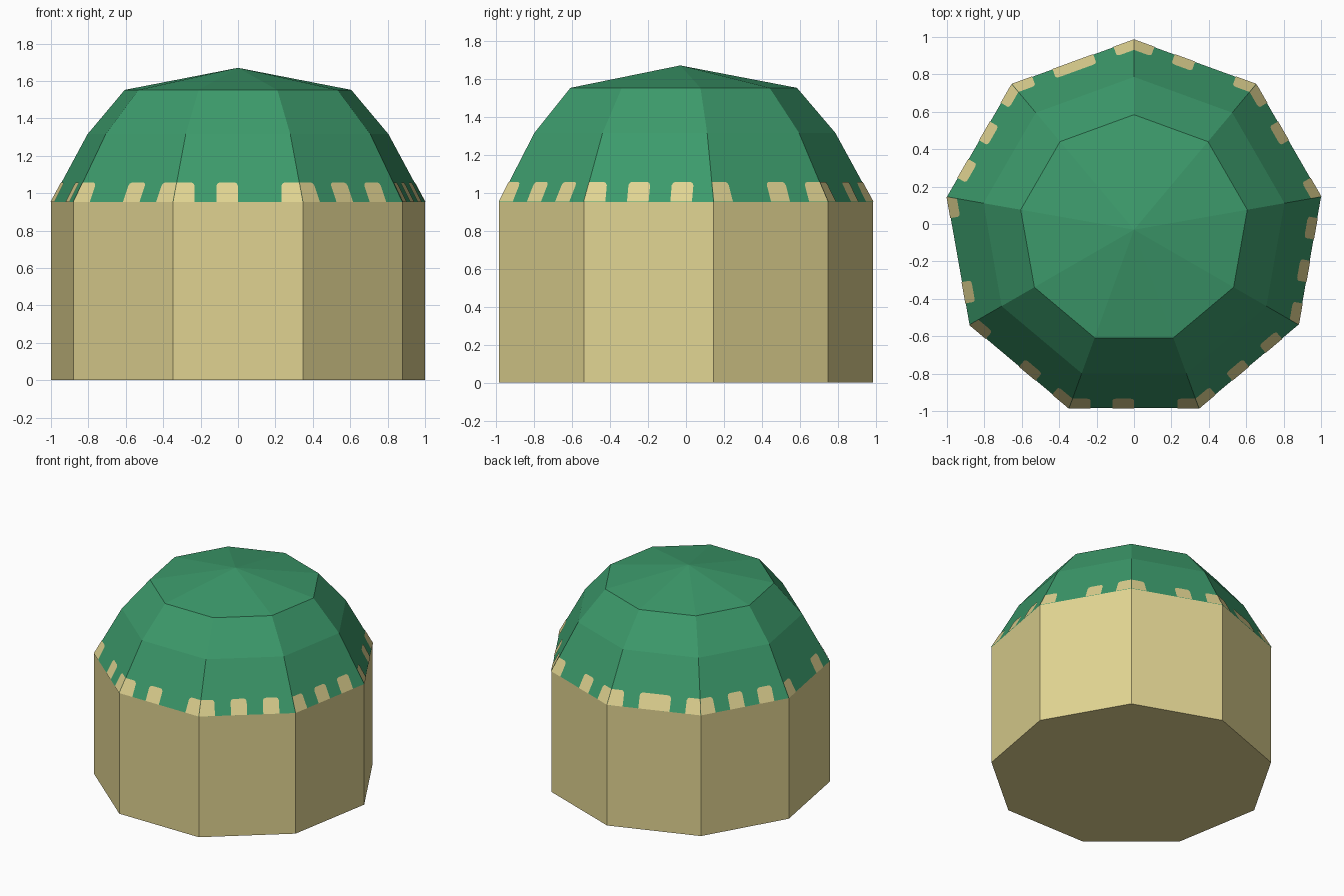
import bpy, bmesh, math
from mathutils import Vector

if "Cube" in bpy.data.objects:
    bpy.data.objects.remove(bpy.data.objects["Cube"])

SIDES = 9
CY = -0.0306                      # centre of the nine-sided plan
RINGS = [(1.0154, 0.952), (0.817, 1.315), (0.615, 1.552)]
APEX = 1.67
TOOTH_TOP = 1.056
# one string per side, counter-clockwise from the front: 1 = cream tooth
TEETH = ["101001", "101010", "101010", "100101", "100101",
         "101101", "101010", "100010", "100101"]


def material(name, rgb):
    m = bpy.data.materials.new(name)
    m.diffuse_color = (*rgb, 1)
    m.use_nodes = True
    m.node_tree.nodes["Principled BSDF"].inputs["Base Color"].default_value = m.diffuse_color
    return m


cream = material("cream", (0.745, 0.651, 0.283))
green = material("green", (0.045, 0.323, 0.147))


def corner(i, r, z):
    a = math.radians(-110 + 40 * i)
    return Vector((r * math.cos(a), CY + r * math.sin(a), z))


def finish(bm, name, mat, recalc=True):
    if recalc:
        bmesh.ops.recalc_face_normals(bm, faces=bm.faces)
    me = bpy.data.meshes.new(name)
    bm.to_mesh(me)
    bm.free()
    me.materials.append(mat)
    ob = bpy.data.objects.new(name, me)
    bpy.context.collection.objects.link(ob)
    return ob


def ring(bm, r, z):
    return [bm.verts.new(corner(i, r, z)) for i in range(SIDES)]


def bridge(bm, a, b):
    for i in range(SIDES):
        j = (i + 1) % SIDES
        bm.faces.new((a[i], a[j], b[j], b[i]))


# straight wall with floor
bm = bmesh.new()
low, high = ring(bm, RINGS[0][0], 0), ring(bm, *RINGS[0])
bridge(bm, low, high)
bm.faces.new(low[::-1])
bm.faces.new(high)
finish(bm, "wall", cream)

# faceted dome
bm = bmesh.new()
rings = [ring(bm, r, z) for r, z in RINGS]
for a, b in zip(rings, rings[1:]):
    bridge(bm, a, b)
tip = bm.verts.new((0, CY, APEX))
for i in range(SIDES):
    bm.faces.new((rings[-1][i], rings[-1][(i + 1) % SIDES], tip))
finish(bm, "dome", green, recalc=False)

# cream teeth lying on the lowest dome facets
bm = bmesh.new()
(r0, z0), (r1, z1) = RINGS[:2]
for k, cells in enumerate(TEETH):
    a, b = corner(k, r0, z0), corner(k + 1, r0, z0)
    mid, mid_up = (a + b) / 2, (corner(k, r1, z1) + corner(k + 1, r1, z1)) / 2
    along, slope = (b - a).normalized(), (mid_up - mid) / (z1 - z0)
    lift = along.cross(slope).normalized() * 0.003
    half = (b - a).length / 2

    def point(s, h):
        lim = half * (1 - (1 - r1 / r0) * h / (z1 - z0))
        return bm.verts.new(mid + along * max(-lim, min(lim, s)) + slope * h + lift)

    start = 0
    while start < 6:
        end = start + 1
        if cells[start] == "1":
            while end < 6 and cells[end] == "1":
                end += 1
            s0, s1 = (-half + 2 * half * e / 6 for e in (start, end))
            h, c = TOOTH_TOP - z0, 0.018
            pts = [(s0, 0), (s1, 0)]
            pts += [(s1, h)] if end == 6 else [(s1, h - c), (s1 - c / 3, h - c / 3), (s1 - c, h)]
            pts += [(s0, h)] if start == 0 else [(s0 + c, h), (s0 + c / 3, h - c / 3), (s0, h - c)]
            bm.faces.new([point(*p) for p in pts])
        start = end
finish(bm, "teeth", cream, recalc=False)
